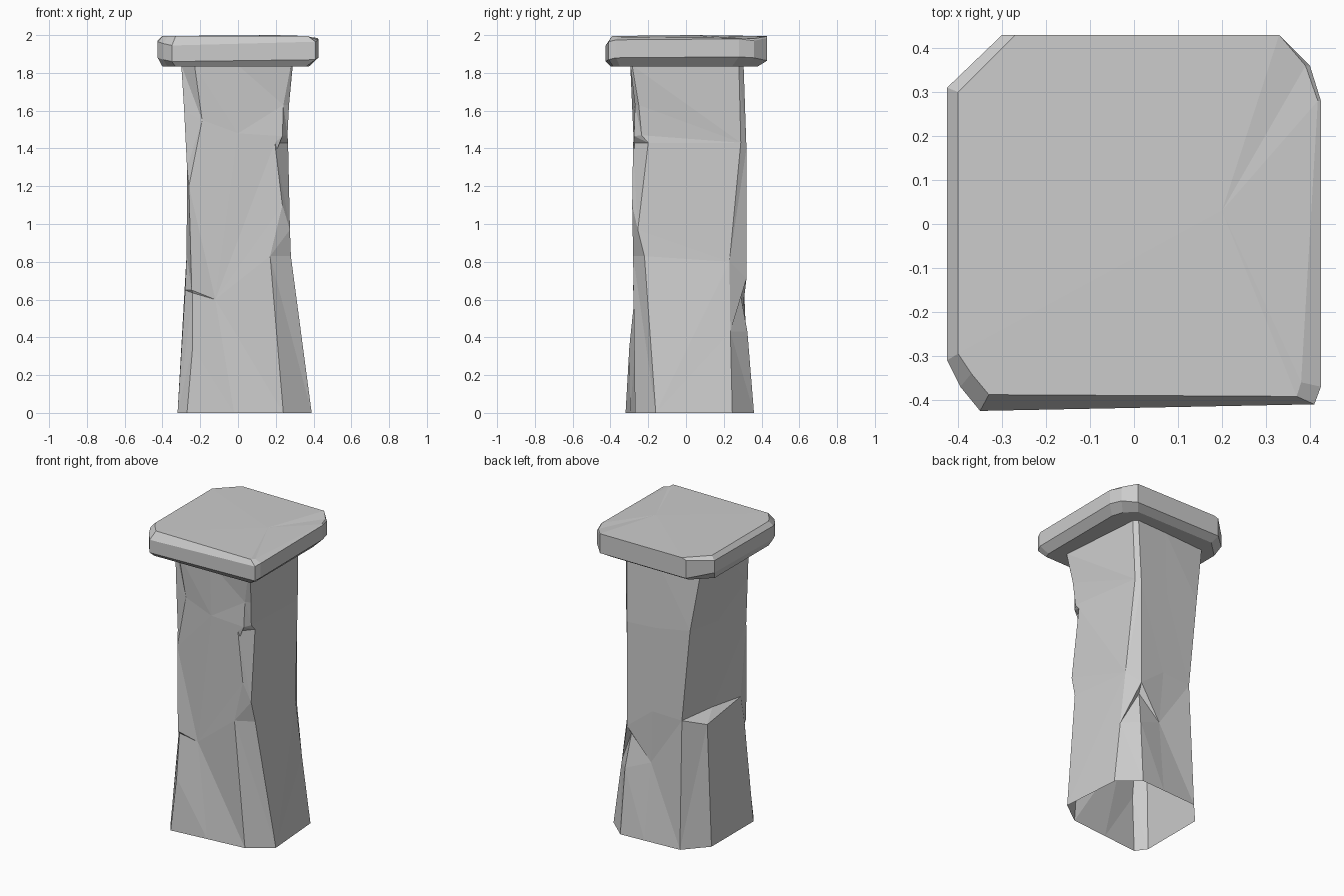
import bpy, bmesh


def finish(name, bm):
    bmesh.ops.recalc_face_normals(bm, faces=bm.faces[:])
    mesh = bpy.data.meshes.new(name)
    bm.to_mesh(mesh)
    bm.free()
    obj = bpy.data.objects.new(name, mesh)
    bpy.context.collection.objects.link(obj)


def strip(bm, a, b):
    """Fill between two upright edge lines, always stepping the lower one."""
    i = j = 0
    while i < len(a) - 1 or j < len(b) - 1:
        if j == len(b) - 1 or (i < len(a) - 1 and a[i + 1].co.z <= b[j + 1].co.z):
            bm.faces.new((a[i], b[j], a[i + 1]))
            i += 1
        else:
            bm.faces.new((a[i], b[j], b[j + 1]))
            j += 1


# Shaft: chipped corner lines from the ground to the cap, counter-clockwise
TOP = 1.84
front_left = [(-.27, -.32, 0), (-.24, -.30, .35), (-.24, -.27, .635), (-.245, -.28, .65),
              (-.26, -.265, 1.2), (-.19, -.275, 1.55), (-.23, -.295, TOP)]
front_mid = [(-.02, -.295, 0), (-.12, -.25, .60), (0, -.279, 1.48), (0, -.295, TOP)]
front_right = [(.24, -.27, 0), (.17, -.28, .83), (.235, -.285, 1.1), (.195, -.28, 1.43),
               (.235, -.275, 1.465), (.24, -.27, 1.63), (.28, -.295, TOP)]
right_front = [(.39, -.16, 0), (.28, -.22, .83), (.275, -.255, .97), (.265, -.20, 1.43),
               (.262, -.235, 1.47), (.27, -.25, 1.63), (.29, -.285, TOP)]
right_back = [(.36, .245, 0), (.305, .235, .43), (.26, .23, .8), (.235, .29, 1.43),
              (.245, .28, TOP)]
back_right = [(.23, .36, 0), (.22, .325, .43), (.2, .285, .65), (.21, .32, .71),
              (.21, .32, 1.4), (.22, .305, TOP)]
back_mid = [(.06, .35, 0), (.05, .295, .5), (.03, .31, .85), (0, .31, 1.41),
            (0, .295, TOP)]
back_left = [(-.19, .335, 0), (-.18, .30, .84), (-.24, .30, 1.45), (-.30, .275, TOP)]
left_back = [(-.32, .19, 0), (-.275, .17, .79), (-.23, .05, .85), (-.255, .02, 1.42),
             (-.30, 0, TOP)]
left_front = [(-.32, -.25, 0), (-.28, -.215, .65), (-.272, -.185, .84),
              (-.27, -.245, 1.3), (-.285, -.24, 1.6), (-.30, -.23, TOP)]

bm = bmesh.new()
lines = [[bm.verts.new(p) for p in line] for line in (
    front_left, front_mid, front_right, right_front, right_back,
    back_right, back_mid, back_left, left_back, left_front)]
for k, line in enumerate(lines):
    strip(bm, line, lines[(k + 1) % len(lines)])
finish("pillar_shaft", bm)

# Cap slab: stacked outlines with worn corners and a shallow dent on top
outline = [(-.425, -.31), (-.395, -.37), (-.35, -.425), (.41, -.41), (.425, -.37),
           (.425, .28), (.40, .36), (.33, .43), (-.3, .43), (-.425, .31)]
top = [(-.4, -.295), (-.37, -.34), (-.33, -.388), (.37, -.392), (.38, -.36),
       (.418, .28), (.39, .36), (.33, .43), (-.27, .43), (-.4, .3)]
base = [(x * .915 - .012, y * .915 - .012) for x, y in outline]
low_z = [1.88, 1.87, 1.86, 1.87, 1.88, 1.885, 1.88, 1.865, 1.865, 1.89]
high_z = [1.965, 1.955, 1.945, 1.965, 1.975, 1.98, 1.97, 1.985, 1.985, 1.97]
top_z = [1.995] * 4 + [1.99, 1.985, 1.982, 1.993, 1.995, 1.995]

bm = bmesh.new()
rings = [[bm.verts.new((x, y, z)) for (x, y), z in zip(pts, zs)]
         for pts, zs in ((base, [1.835] * 10), (outline, low_z),
                         (outline, high_z), (top, top_z))]
n = len(outline)
for low, high in zip(rings, rings[1:]):
    for k in range(n):
        m = (k + 1) % n
        bm.faces.new((low[k], low[m], high[m], high[k]))
bm.faces.new(rings[0][::-1])
hub = bm.verts.new((.2, .03, 2))
for k in range(n):
    bm.faces.new((rings[3][k], rings[3][(k + 1) % n], hub))
finish("pillar_cap", bm)
